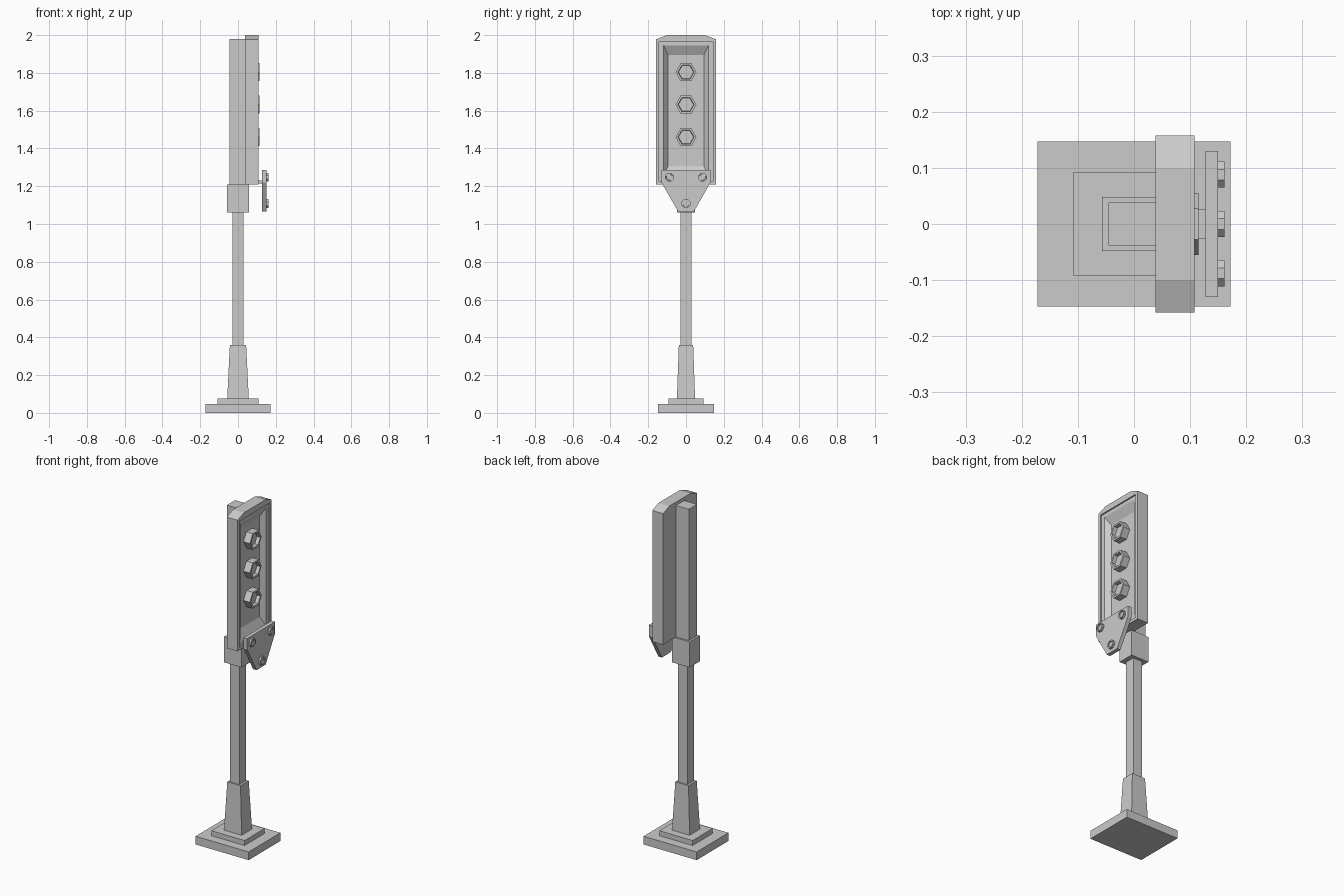
import bpy, bmesh, math

if "Cube" in bpy.data.objects:
    bpy.data.objects.remove(bpy.data.objects["Cube"])


def loft(name, rings):
    """Skin a list of equal-length point rings and cap both ends."""
    bm = bmesh.new()
    loops = [[bm.verts.new(p) for p in ring] for ring in rings]
    n = len(loops[0])
    for a, b in zip(loops, loops[1:]):
        for i in range(n):
            j = (i + 1) % n
            bm.faces.new((a[i], a[j], b[j], b[i]))
    bm.faces.new(loops[0][::-1])
    bm.faces.new(loops[-1])
    bmesh.ops.recalc_face_normals(bm, faces=bm.faces)
    mesh = bpy.data.meshes.new(name)
    bm.to_mesh(mesh)
    bm.free()
    ob = bpy.data.objects.new(name, mesh)
    bpy.context.collection.objects.link(ob)
    return ob


def rect(x0, x1, y, z):
    return [(x0, -y, z), (x1, -y, z), (x1, y, z), (x0, y, z)]


def box(name, x0, x1, y, z0, z1):
    return loft(name, [rect(x0, x1, y, z0), rect(x0, x1, y, z1)])


def stud(name, y, z, sides, sections, turn=0.0):
    """Faceted stud along +x; sections are (x, radius) pairs."""
    angles = [turn + math.tau * i / sides for i in range(sides)]
    return loft(name, [[(x, y + r * math.cos(a), z + r * math.sin(a))
                        for a in angles] for x, r in sections])


def panel(x, w, bottom, shoulder, top, tw):
    return [(x, -w, bottom), (x, w, bottom), (x, w, shoulder),
            (x, tw, top), (x, -tw, top), (x, -w, shoulder)]


# Stepped base and square post
box("base_plate", -0.172, 0.172, 0.147, 0, 0.048)
box("base_step", -0.108, 0.108, 0.093, 0.048, 0.077)
loft("tapered_foot", [rect(-0.057, 0.057, 0.048, 0.077),
                      rect(-0.043, 0.043, 0.038, 0.36)])
box("pole", -0.03, 0.03, 0.03, 0.36, 1.06)
box("collar", -0.057, 0.057, 0.048, 1.06, 1.21)
box("upper_post", -0.045, 0.04, 0.038, 1.21, 1.98)

# Lamp housing with clipped top corners and a stepped, sloping recess
loft("lamp_housing", [
    panel(0.038, 0.158, 1.21, 1.978, 2.0, 0.1),
    panel(0.108, 0.158, 1.21, 1.978, 2.0, 0.1),
    panel(0.108, 0.142, 1.227, 1.965, 1.965, 0.09),
    panel(0.100, 0.142, 1.227, 1.965, 1.965, 0.09),
    panel(0.100, 0.118, 1.25, 1.945, 1.945, 0.075),
    panel(0.074, 0.095, 1.307, 1.895, 1.895, 0.06)])

# Three hexagonal lamps with sunken centres
for i, z in enumerate((1.46, 1.632, 1.804)):
    stud(f"lamp_{i + 1}", 0, z, 6,
         [(0.07, 0.055), (0.115, 0.055), (0.115, 0.043),
          (0.095, 0.04), (0.095, 0.03)])

# Tapered bracket plate held off the housing by a short tab
box("bracket_tab", 0.095, 0.13, 0.027, 1.214, 1.23)
loft("bracket_plate", [[(x, -0.13, 1.285), (x, -0.13, 1.22), (x, -0.042, 1.067),
                        (x, 0.042, 1.067), (x, 0.13, 1.22), (x, 0.13, 1.285)]
                       for x in (0.127, 0.15)])
for i, (y, z) in enumerate(((-0.088, 1.248), (0.088, 1.248), (0, 1.108))):
    stud(f"bracket_bolt_{i + 1}", y, z, 8,
         [(0.148, 0.025), (0.161, 0.025), (0.161, 0.018), (0.155, 0.017)],
         math.pi / 8)
